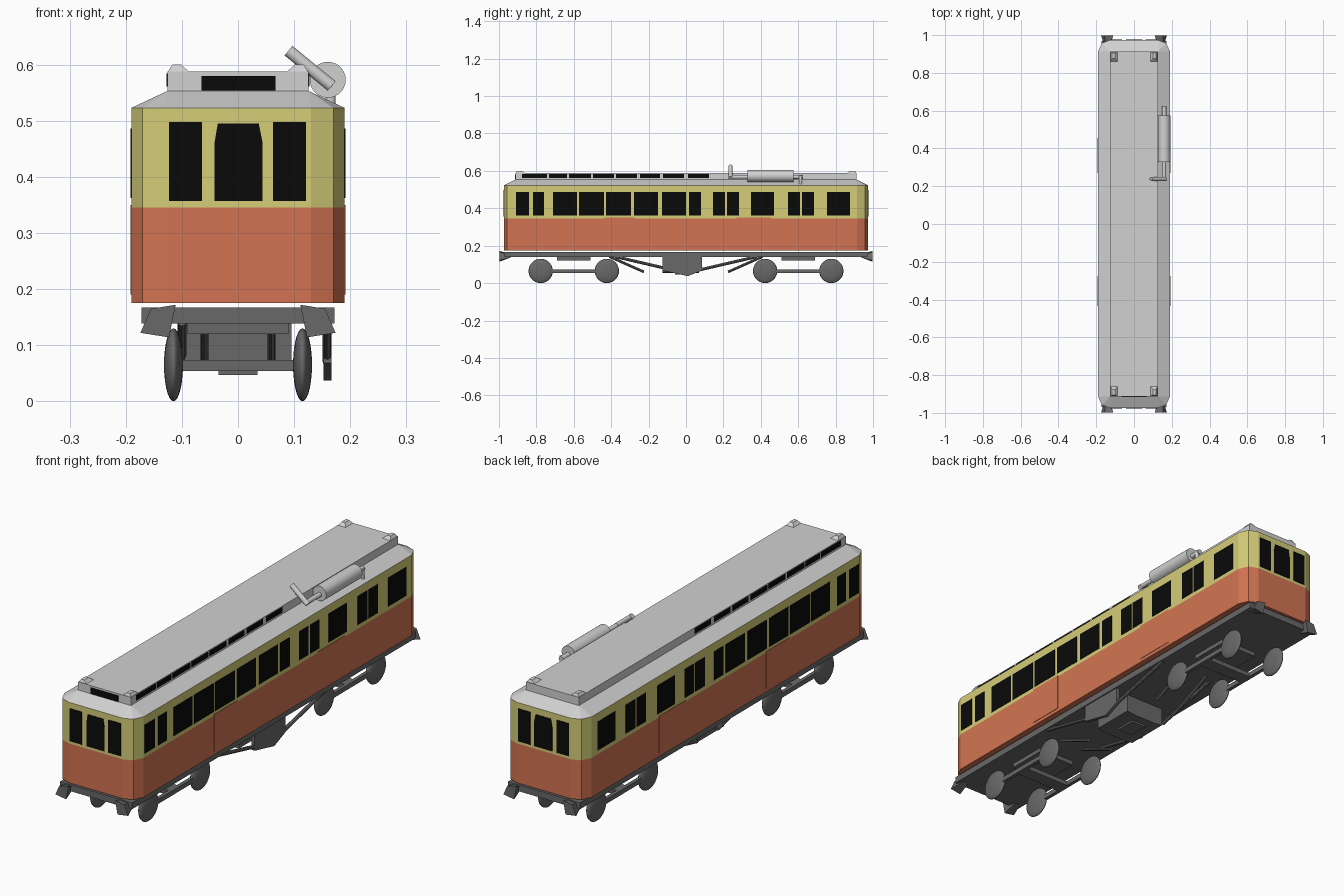
import bpy, bmesh, math
from mathutils import Vector

if "Cube" in bpy.data.objects:
    bpy.data.objects.remove(bpy.data.objects["Cube"])


def mat(name, r, g, b):
    m = bpy.data.materials.new(name)
    m.diffuse_color = (r, g, b, 1)
    m.use_nodes = True
    m.node_tree.nodes["Principled BSDF"].inputs["Base Color"].default_value = m.diffuse_color
    return m


ORANGE = mat("orange paint", 0.65, 0.175, 0.085)
YELLOW = mat("yellow paint", 0.66, 0.61, 0.19)
GREY = mat("light grey roof", 0.64, 0.64, 0.64)
DARK = mat("dark grey metal", 0.14, 0.14, 0.14)
BLACK = mat("black glass", 0.003, 0.003, 0.003)


def finish(name, bm, mats):
    bmesh.ops.remove_doubles(bm, verts=bm.verts, dist=1e-5)
    bmesh.ops.recalc_face_normals(bm, faces=bm.faces)
    me = bpy.data.meshes.new(name)
    bm.to_mesh(me)
    bm.free()
    for m in mats:
        me.materials.append(m)
    ob = bpy.data.objects.new(name, me)
    bpy.context.collection.objects.link(ob)
    return ob


def loft(name, rings, *mats):
    """Skin a stack of equal-length rings and cap both ends."""
    bm = bmesh.new()
    vs = [[bm.verts.new(p) for p in r] for r in rings]
    n = len(rings[0])
    for a, b in zip(vs, vs[1:]):
        for i in range(n):
            j = (i + 1) % n
            bm.faces.new((a[i], a[j], b[j], b[i]))
    bm.faces.new(vs[0])
    bm.faces.new(vs[-1])
    bmesh.ops.dissolve_degenerate(bm, edges=bm.edges, dist=1e-5)
    return finish(name, bm, mats)


def rect(x0, x1, y0, y1, z):
    return [(x0, y0, z), (x1, y0, z), (x1, y1, z), (x0, y1, z)]


def box(name, x, y, z, m):
    return loft(name, [rect(*x, *y, z[0]), rect(*x, *y, z[1])], m)


def rod(name, a, b, r, m, sides=20):
    a, b = Vector(a), Vector(b)
    d = b - a
    bpy.ops.mesh.primitive_cylinder_add(vertices=sides, radius=r, depth=d.length,
                                        location=(a + b) / 2,
                                        rotation=d.to_track_quat('Z', 'Y').to_euler())
    ob = bpy.context.object
    ob.name = name
    ob.data.materials.append(m)
    bpy.ops.object.shade_smooth_by_angle()
    return ob


# Car body: bevelled-corner outline, painted in bands by height
def outline(z):
    c = [(0.13, 0.973), (0.17, 0.957), (0.19, 0.915)]
    pts = ([(x, -y, z) for x, y in c] + [(x, y, z) for x, y in reversed(c)]
           + [(-x, y, z) for x, y in c] + [(-x, -y, z) for x, y in reversed(c)])
    return pts


RX, RY = 0.126, 0.912
roof_ring = [(math.copysign(RX, x), math.copysign(RY, y), 0.553) for x, y, z in outline(0)]
body = loft("car_body", [outline(0.175), outline(0.345), outline(0.523), roof_ring],
            ORANGE, YELLOW, GREY)
for p in body.data.polygons:
    z = p.center.z
    p.material_index = 0 if z < 0.345 else 1 if z < 0.523 else 2

# Raised clerestory roof with small corner bumps
box("clerestory_roof", (-RX, RX), (-RY, RY), (0.55, 0.588), GREY)
for sx in (-1, 1):
    for sy in (-1, 1):
        loft("roof_corner_bump", [
            [(sx * x, sy * y, 0.587) for x, y in ((0.087, 0.86), (0.125, 0.86), (0.125, 0.91), (0.087, 0.91))],
            [(sx * x, sy * y, 0.600) for x, y in ((0.101, 0.875), (0.117, 0.875), (0.117, 0.905), (0.101, 0.905))],
        ], GREY)

# Side windows and clerestory windows
side = [(-0.909, -0.84), (-0.818, -0.759), (-0.711, -0.583), (-0.572, -0.439),
        (-0.428, -0.294), (-0.278, -0.15), (-0.128, 0.0), (0.016, 0.08),
        (0.144, 0.209), (0.219, 0.283), (0.348, 0.471), (0.545, 0.61),
        (0.62, 0.684), (0.754, 0.877)]
upper = [(-0.877, -0.743), (-0.733, -0.636), (-0.626, -0.508), (-0.497, -0.385),
         (-0.374, -0.262), (-0.246, -0.139), (-0.123, -0.01), (0.01, 0.123)]
for s in (-1, 1):
    for y in side:
        box("side_window", sorted((s * 0.188, s * 0.1915)), y, (0.362, 0.486), BLACK)
    for y in upper:
        box("clerestory_window", sorted((s * 0.124, s * 0.1275)), y, (0.561, 0.584), BLACK)
    # Door panels, barely proud of the side
    for y in ((-0.435, -0.275), (0.27, 0.455)):
        box("door_panel", sorted((s * 0.188, s * 0.192)), y, (0.19, 0.35), ORANGE)

# End windows: two outer panes and a tapered centre pane
for s in (-1, 1):
    y = sorted((s * 0.971, s * 0.9755))
    box("end_window", (-0.123, -0.064), y, (0.357, 0.498), BLACK)
    box("end_window", (0.062, 0.121), y, (0.357, 0.498), BLACK)
    pane = [(-0.042, 0.357), (0.044, 0.357), (0.044, 0.46), (0.037, 0.495), (-0.036, 0.495), (-0.042, 0.46)]
    loft("centre_window", [[(x, yy, z) for x, z in pane] for yy in y], BLACK)
box("front_sign_window", (-0.065, 0.067), (-0.915, -0.91), (0.554, 0.58), BLACK)

# Roof horn: drum with pipes on the right
rod("horn_drum", (0.16, 0.328, 0.573), (0.16, 0.575, 0.573), 0.032, GREY, 28)
rod("horn_pipe", (0.16, 0.235, 0.568), (0.16, 0.33, 0.568), 0.010, GREY)
rod("horn_outlet", (0.167, 0.238, 0.562), (0.09, 0.238, 0.625), 0.011, GREY)
rod("horn_tail", (0.16, 0.57, 0.568), (0.16, 0.625, 0.568), 0.011, GREY)
rod("horn_support", (0.165, 0.612, 0.53), (0.165, 0.612, 0.575), 0.009, GREY)

# Underframe
box("underframe", (-0.172, 0.172), (-0.97, 0.97), (0.139, 0.167), DARK)

# Flared corner fenders
for sx in (-1, 1):
    for sy in (-1, 1):
        small = [(0.125, 0.155), (0.15, 0.155), (0.155, 0.138), (0.13, 0.138)]
        large = [(0.111, 0.172), (0.155, 0.165), (0.174, 0.122), (0.123, 0.114)]
        loft("corner_fender", [[(sx * x, sy * 0.935, z) for x, z in small],
                               [(sx * x, sy * 0.998, z) for x, z in large]], DARK)

# Trucks: lens-shaped wheels, side bars, cross bar and bolster
for t in (-1, 1):
    c = t * 0.6
    box("truck_bolster", (-0.09, 0.09), (c - 0.09, c + 0.09), (0.12, 0.141), DARK)
    box("truck_cross_bar", (-0.115, 0.115), (c - 0.03, c + 0.03), (0.054, 0.074), DARK)
    for sx in (-1, 1):
        box("truck_side_bar", (sx * 0.115 - 0.008, sx * 0.115 + 0.008),
            (c - 0.17, c + 0.17), (0.054, 0.074), DARK)
        for dy in (-0.177, 0.177):
            bpy.ops.mesh.primitive_uv_sphere_add(segments=28, ring_count=14, radius=0.065,
                                                 location=(sx * 0.115, c + dy, 0.065),
                                                 rotation=(0, math.pi / 2, 0))
            w = bpy.context.object
            w.name = "wheel"
            w.scale = (1, 1, 0.26)
            w.data.materials.append(DARK)
            bpy.ops.object.shade_smooth_by_angle()

# Equipment box, tapered below, and its outer bracket on the right
prof = [(-0.095, 0.14), (0.095, 0.14), (0.095, 0.06), (0.057, 0.055), (-0.057, 0.055), (-0.095, 0.06)]
loft("equipment_box", [[(x, y, z) for x, z in prof] for y in (-0.125, 0.07)], DARK)
box("equipment_box_foot", (-0.035, 0.035), (-0.06, 0.03), (0.047, 0.056), DARK)
brk = [(-0.125, 0.14), (0.085, 0.14), (0.085, 0.068), (0.01, 0.037), (-0.125, 0.068)]
loft("truss_bracket", [[(x, y, z) for y, z in brk] for x in (0.152, 0.167)], DARK)

# Truss rods
for s in (-1, 1):
    rod("truss_rod", (0.159, s * 0.38, 0.142), (0.159, s * 0.07, 0.07), 0.008, DARK, 8)
    rod("inner_truss_rod", (-0.1, s * 0.38, 0.142), (-0.1, s * 0.07, 0.07), 0.008, DARK, 8)
    for x in (-0.06, 0.06):
        rod("brake_rod", (x, s * 0.41, 0.142), (x, s * 0.225, 0.06), 0.007, DARK, 8)
